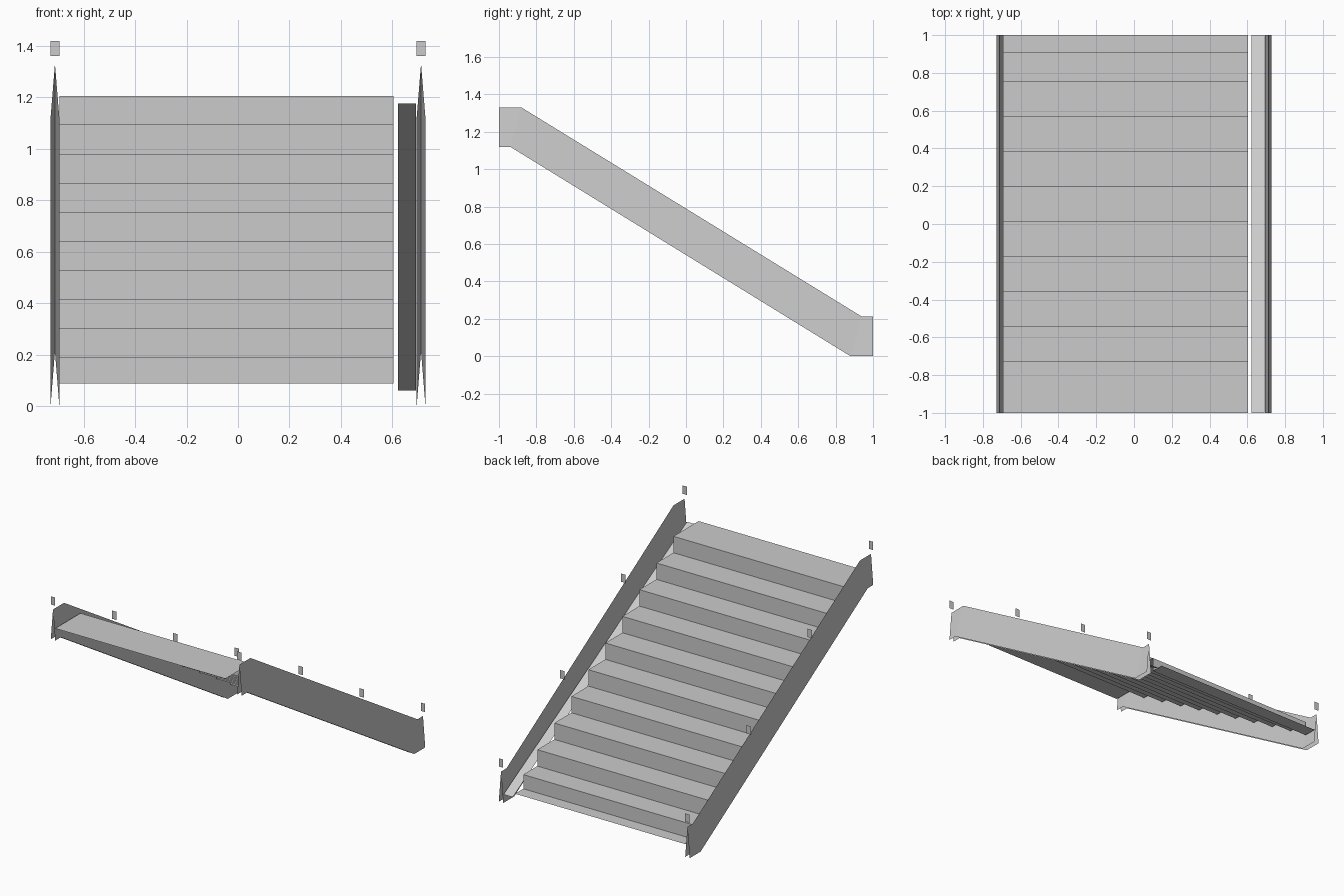
import bpy

if "Cube" in bpy.data.objects:
    bpy.data.objects.remove(bpy.data.objects["Cube"])

X_OUT, X_IN = 0.728, 0.694
X_MID = (X_OUT + X_IN) / 2


def make(name, verts, faces):
    mesh = bpy.data.meshes.new(name)
    mesh.from_pydata(verts, [], faces)
    mesh.update()
    obj = bpy.data.objects.new(name, mesh)
    bpy.context.collection.objects.link(obj)
    return obj


def strip(name, path_a, path_b):
    """Sheet of quads between two paths with equal point counts."""
    n = len(path_a)
    faces = [(i, i + n, i + n + 1, i + 1) for i in range(n - 1)]
    return make(name, list(path_a) + list(path_b), faces)


def sweep_x(name, profile, x0, x1):
    return strip(name, [(x0, y, z) for y, z in profile],
                 [(x1, y, z) for y, z in profile])


# Steps: open zigzag sheet, descending towards the back
first_z, rise = 0.186, 0.1131
risers = [0.91] + [0.757 - 0.1853 * i for i in range(9)]
profile = [(1.0, 0.088)]
z = 0.088
for i, y in enumerate(risers):
    top = first_z + rise * i
    profile += [(y, z), (y, top)]
    z = top
profile.append((-1.0, z))
sweep_x("steps", profile, 0.604, -X_IN)

# Narrow sloping ramp beside the steps
sweep_x("side_ramp", [(1.0, 0.06), (-1.0, 1.176)], X_IN - 0.002, 0.622)

# Side panels: two leaning sheets meeting at a top ridge, open below
ridge = [(-1, 1.33), (-0.88, 1.33), (0.94, 0.212), (1, 0.212)]
foot = [(-1, 1.12), (-0.94, 1.12), (0.88, 0), (1, 0)]
for side, label in ((-1, "left"), (1, "right")):
    top_path = [(side * X_MID, y, z) for y, z in ridge]
    for x, face in ((X_OUT, "outer"), (X_IN, "inner")):
        low_path = [(side * x, y, z) for y, z in foot]
        flip = (side > 0) == (face == "outer")
        a, b = (top_path, low_path) if flip else (low_path, top_path)
        strip(f"{label}_panel_{face}", a, b)

    # Small flat tabs floating above each panel
    for i, (y, z) in enumerate([(-1, 1.36), (-1 / 3, 1.007), (1 / 3, 0.597), (1, 0.243)]):
        make(f"{label}_rail_tab_{i + 1}",
             [(side * X_MID + dx, y, z + dz) for dx, dz in
              ((-0.017, 0), (0.017, 0), (0.017, 0.057), (-0.017, 0.057))],
             [(0, 1, 2, 3)])
